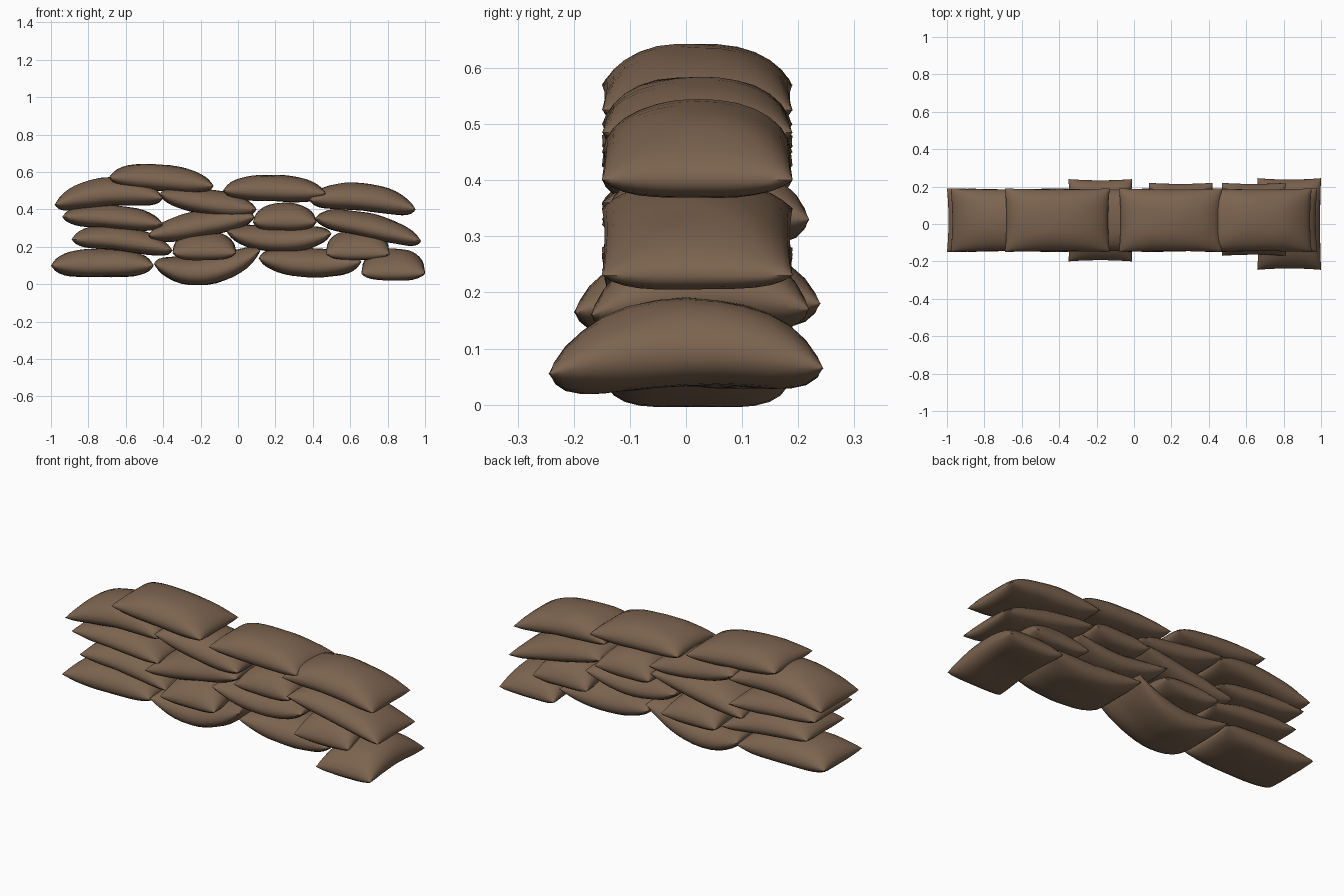
import bpy, bmesh, math
from mathutils import Vector, noise

cube = bpy.data.objects.get("Cube")
if cube:
    bpy.data.objects.remove(cube, do_unlink=True)

# One burlap colour for every bag
burlap = bpy.data.materials.new("brown_burlap")
burlap.use_nodes = True
colour = (0.2, 0.125, 0.078, 1)
burlap.diffuse_color = colour
shader = burlap.node_tree.nodes["Principled BSDF"]
shader.inputs["Base Color"].default_value = colour
shader.inputs["Roughness"].default_value = 0.9


def sandbag(name, x0, x1, low, high, start, end, y0=-0.15, y1=0.19, across=False):
    """Pillow with a pinched seam; start, end = seam heights at its short ends."""
    half = (high - low) / 2
    middle = (high + low) / 2
    bm = bmesh.new()
    for side in (1, -1):
        grid = bmesh.ops.create_grid(bm, x_segments=18, y_segments=14, size=1)
        verts = grid["verts"]
        if side < 0:
            faces = list({f for v in verts for f in v.link_faces})
            bmesh.ops.reverse_faces(bm, faces=faces)
        for v in verts:
            # Crowd the grid lines toward the seam
            px = math.sin(v.co.x * math.pi / 2)
            py = math.sin(v.co.y * math.pi / 2)
            u, w = (py, px) if across else (px, py)
            puff = math.sqrt(max(0, (1 - abs(u) ** 3) * (1 - abs(w) ** 3)))
            # Seam bends along the bag and droops at its long edges
            seam = middle * (1 - u * u) + ((start + end) / 2) * u * u
            seam += (end - start) / 2 * u - 0.02 * w * w * (1 - u * u)
            # Sides pull in slightly between the corner ears
            sx = px * (1 - 0.03 * (1 - py * py))
            sy = py * (1 - 0.03 * (1 - px * px))
            x = (x0 + x1) / 2 + sx * (x1 - x0) / 2
            y = (y0 + y1) / 2 + sy * (y1 - y0) / 2
            crease = 0.006 * noise.noise(Vector((x * 9, y * 9, low * 20 + side)))
            v.co = (x, y, seam + side * puff * (half + crease))
    bmesh.ops.remove_doubles(bm, verts=bm.verts, dist=0.0001)
    mesh = bpy.data.meshes.new(name)
    bm.to_mesh(mesh)
    bm.free()
    mesh.materials.append(burlap)
    bag = bpy.data.objects.new(name, mesh)
    bpy.context.collection.objects.link(bag)
    bpy.ops.object.select_all(action="DESELECT")
    bag.select_set(True)
    bpy.context.view_layer.objects.active = bag
    bpy.ops.object.shade_smooth_by_angle(angle=math.radians(50))


# Bottom course
sandbag("base_bag_right", -1.0, -0.45, 0.04, 0.19, 0.10, 0.10)
sandbag("base_bag_sagging", -0.45, 0.12, 0.0, 0.15, 0.11, 0.18)
sandbag("base_bag_middle", 0.11, 0.66, 0.04, 0.19, 0.14, 0.12)
sandbag("base_bag_crosswise", 0.66, 1.0, 0.035, 0.19, 0.055, 0.065, -0.245, 0.245, True)

# Second course
sandbag("second_bag_right", -0.89, -0.35, 0.18, 0.31, 0.24, 0.18)
sandbag("second_bag_crosswise", -0.35, -0.01, 0.14, 0.285, 0.165, 0.18, -0.2, 0.24, True)
sandbag("second_bag_middle", -0.06, 0.50, 0.175, 0.31, 0.28, 0.27)
sandbag("second_bag_crosswise_left", 0.47, 0.81, 0.145, 0.29, 0.16, 0.17, -0.17, 0.22, True)

# Third course
sandbag("third_bag_right", -0.94, -0.40, 0.30, 0.425, 0.36, 0.32)
sandbag("third_bag_middle", -0.48, 0.09, 0.255, 0.395, 0.26, 0.36)
sandbag("third_bag_crosswise", 0.08, 0.42, 0.29, 0.435, 0.33, 0.33, -0.15, 0.22, True)
sandbag("third_bag_left", 0.41, 0.98, 0.25, 0.38, 0.35, 0.23)

# Fourth course
sandbag("fourth_bag_right", -0.98, -0.40, 0.42, 0.57, 0.425, 0.46)
sandbag("fourth_bag_middle", -0.42, 0.10, 0.375, 0.51, 0.48, 0.40)
sandbag("fourth_bag_left", 0.38, 0.95, 0.395, 0.54, 0.45, 0.40)

# Top course
sandbag("top_bag_right", -0.69, -0.13, 0.50, 0.64, 0.57, 0.525)
sandbag("top_bag_left", -0.08, 0.47, 0.445, 0.585, 0.50, 0.485)
